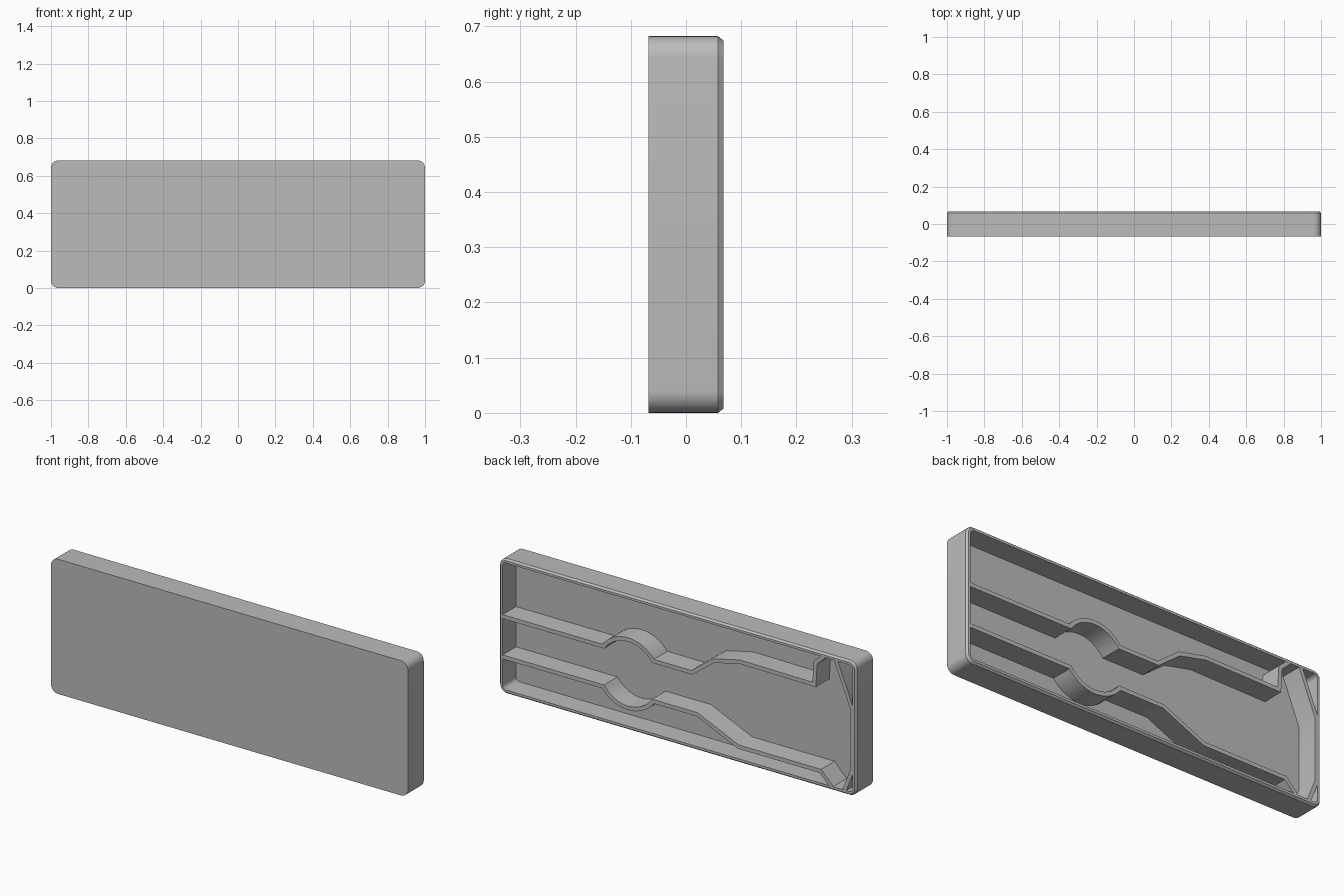
import bpy, bmesh, math
from mathutils import Vector

cube = bpy.data.objects.get("Cube")
if cube:
    bpy.data.objects.remove(cube)

HALF_X, HEIGHT = 1.0, 0.682
FRONT, FLOOR, BACK = -0.068, -0.04, 0.068
WALL = 0.02

grey = bpy.data.materials.new("plain grey")
grey.use_nodes = True
grey.diffuse_color = (0.5, 0.5, 0.5, 1)
grey.node_tree.nodes["Principled BSDF"].inputs["Base Color"].default_value = (0.5, 0.5, 0.5, 1)


def finish(name, bm):
    """Turn a bmesh into a shaded object."""
    bmesh.ops.recalc_face_normals(bm, faces=bm.faces)
    mesh = bpy.data.meshes.new(name)
    bm.to_mesh(mesh)
    bm.free()
    mesh.materials.append(grey)
    obj = bpy.data.objects.new(name, mesh)
    bpy.context.collection.objects.link(obj)
    bpy.ops.object.select_all(action='DESELECT')
    obj.select_set(True)
    bpy.context.view_layer.objects.active = obj
    bpy.ops.object.shade_smooth_by_angle(angle=math.radians(25))
    return obj


def rounded_loop(bm, inset, radius, y, steps=8):
    """Rounded rectangle of vertices at depth y."""
    verts = []
    cx, cz = HALF_X - inset - radius, HEIGHT / 2 - inset - radius
    for k, (sx, sz) in enumerate([(1, 1), (-1, 1), (-1, -1), (1, -1)]):
        for i in range(steps + 1):
            a = math.pi / 2 * (k + i / steps)
            verts.append(bm.verts.new((sx * cx + radius * math.cos(a), y,
                                       HEIGHT / 2 + sz * cz + radius * math.sin(a))))
    return verts


def make_tray():
    """Shallow tray: front panel, chamfered rim and recessed floor."""
    bm = bmesh.new()
    loops = [rounded_loop(bm, *ring) for ring in (
        (0, 0.04, FRONT), (0, 0.04, BACK - 0.01), (0.008, 0.032, BACK),
        (WALL, 0.02, BACK), (WALL, 0.02, FLOOR))]
    for a, b in zip(loops, loops[1:]):
        for i in range(len(a)):
            j = (i + 1) % len(a)
            bm.faces.new((a[i], a[j], b[j], b[i]))
    bm.faces.new(loops[0])
    bm.faces.new(loops[-1])
    return finish("tray", bm)


def make_rib(name, path, width=WALL):
    """Upright wall of even thickness along an (x, z) path."""
    pts = [Vector(p) for p in path]
    bm = bmesh.new()
    rows = []
    for i, p in enumerate(pts):
        before = (p - pts[i - 1]).normalized() if i else (pts[1] - p).normalized()
        after = (pts[i + 1] - p).normalized() if i < len(pts) - 1 else before
        n1, n2 = Vector((-before.y, before.x)), Vector((-after.y, after.x))
        miter = (n1 + n2).normalized()
        off = miter * (width / 2 / max(miter.dot(n1), 0.4))
        rows.append([bm.verts.new((q.x, y, q.y)) for q, y in (
            (p + off, FLOOR - 0.005), (p + off, BACK - 0.0005),
            (p - off, BACK - 0.0005), (p - off, FLOOR - 0.005))])
    for a, b in zip(rows, rows[1:]):
        for i in range(4):
            j = (i + 1) % 4
            bm.faces.new((a[i], a[j], b[j], b[i]))
    bm.faces.new(rows[0])
    bm.faces.new(rows[-1])
    return finish(name, bm)


# Two channel walls share a round seat on the channel axis
AXIS, GAP, SEAT_X, SEAT_R = 0.284, 0.102, 0.277, 0.173
START = math.asin(GAP / SEAT_R)


def channel(side, tail):
    arc = []
    for i in range(17):
        a = START + (math.pi - 2 * START) * i / 16
        arc.append((SEAT_X + SEAT_R * math.cos(a), AXIS + side * SEAT_R * math.sin(a)))
    return [(0.99, AXIS + side * GAP)] + arc + tail


make_tray()
make_rib("upper_channel_wall", channel(1, [
    (-0.08, 0.386), (-0.2, 0.478), (-0.35, 0.512), (-0.765, 0.508),
    (-0.772, 0.622), (-0.82, 0.666)]))
make_rib("lower_channel_wall", channel(-1, [
    (-0.11, 0.182), (-0.34, 0.08), (-0.80, 0.08), (-0.865, 0.014)]))

# Bent wall closing the far end of the channel
make_rib("end_wall", [(-0.885, 0.668), (-0.977, 0.44), (-0.977, 0.13), (-0.932, 0.014)])
